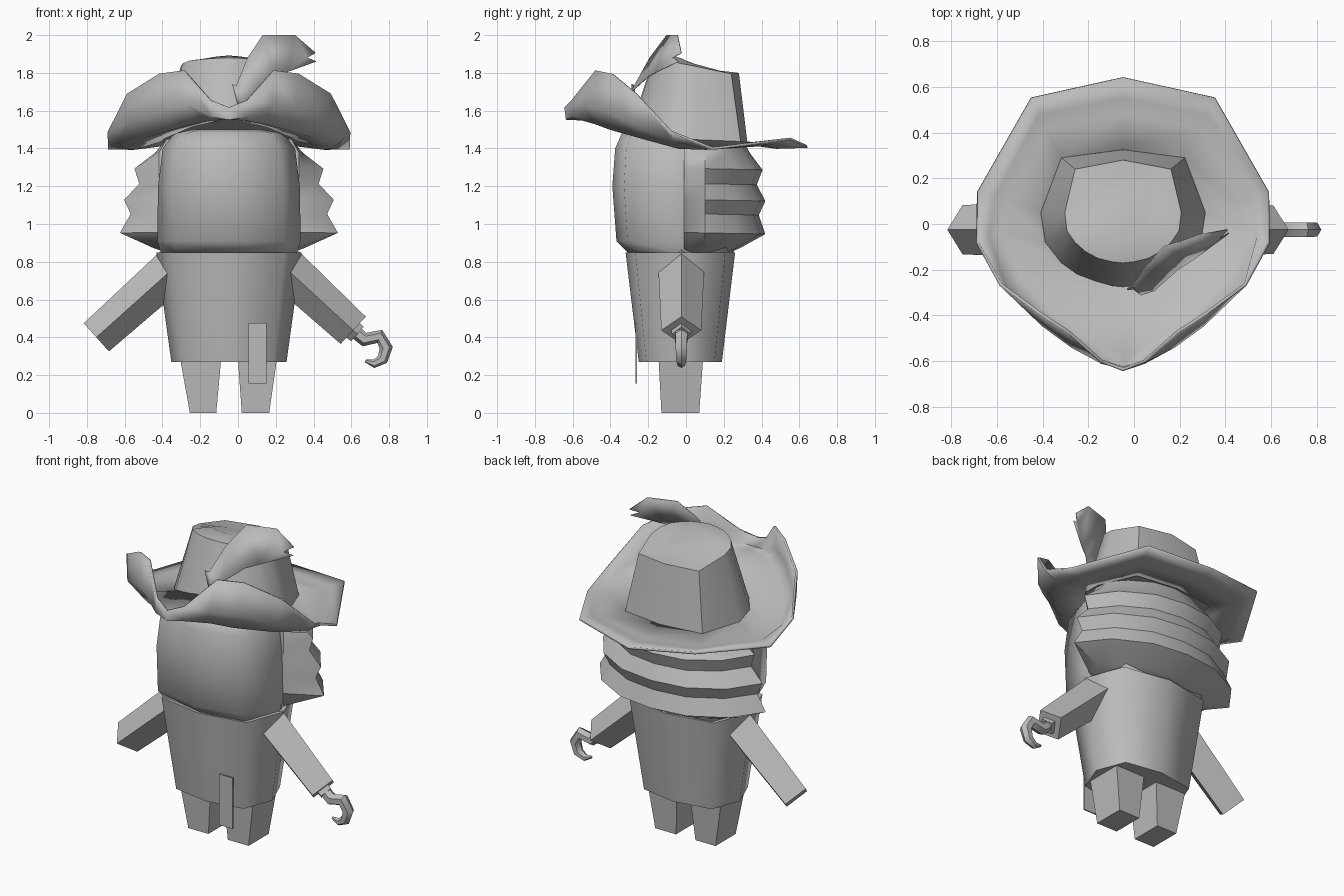
import bpy, bmesh, math
from mathutils import Vector

if "Cube" in bpy.data.objects:
    bpy.data.objects.remove(bpy.data.objects["Cube"])

CX = -0.048  # symmetry axis of the figure
grey = bpy.data.materials.new("plain_grey")
grey.diffuse_color = (0.5, 0.5, 0.5, 1)
grey.use_nodes = True
grey.node_tree.nodes["Principled BSDF"].inputs["Base Color"].default_value = grey.diffuse_color


def make(name, verts, faces, smooth=None, thick=0, mid=False):
    """Mesh object with consistent normals, optional thickness and shading."""
    me = bpy.data.meshes.new(name)
    me.from_pydata([tuple(v) for v in verts], [], faces)
    bm = bmesh.new()
    bm.from_mesh(me)
    bmesh.ops.remove_doubles(bm, verts=bm.verts, dist=1e-5)
    bmesh.ops.recalc_face_normals(bm, faces=bm.faces)
    bm.to_mesh(me)
    bm.free()
    me.materials.append(grey)
    ob = bpy.data.objects.new(name, me)
    bpy.context.collection.objects.link(ob)
    if thick:
        m = ob.modifiers.new("thickness", 'SOLIDIFY')
        m.thickness, m.offset = thick, 0
    if smooth:
        bpy.ops.object.select_all(action='DESELECT')
        ob.select_set(True)
        bpy.context.view_layer.objects.active = ob
        bpy.ops.object.shade_smooth_by_angle(angle=math.radians(smooth))
    return ob


def loft(name, rings, smooth=None, closed=True, caps=True, thick=0):
    n = len(rings[0])
    verts = [v for r in rings for v in r]
    faces = []
    for k in range(len(rings) - 1):
        for i in range(n if closed else n - 1):
            j = (i + 1) % n
            faces.append((k*n + i, k*n + j, (k+1)*n + j, (k+1)*n + i))
    if caps:
        faces += [tuple(range(n)), tuple(range((len(rings)-1)*n, len(rings)*n))]
    return make(name, verts, faces, smooth, thick)


def mirror_ring(half):
    """Half ring on +x, from back centre to front centre -> full ring."""
    return [(CX + x, y, z) for x, y, z in half] + \
           [(CX - x, y, z) for x, y, z in half[-2:0:-1]]


def octagon(z, rx, front, back):
    cy, ry = (front + back) / 2, (back - front) / 2
    return mirror_ring([(0, back, z), (.77*rx, cy + .82*ry, z), (rx, cy, z),
                        (.77*rx, cy - .82*ry, z), (0, front, z)])


# Body and head
loft("body", [octagon(.27, .305, -.25, .19), octagon(.85, .385, -.32, .26)], 65)
loft("head", [octagon(z, rx, f, b) for z, rx, f, b in (
    (.85, .36, -.31, .25), (.91, .38, -.368, .28), (1.2, .375, -.39, .29),
    (1.40, .35, -.375, .28), (1.48, .29, -.34, .25), (1.5, .2, -.22, .2))], 65)

# Wavy hair wrapping the sides and back of the head
hair = []
for z, w, b in ((1.45, .33, .30), (1.38, .39, .34), (1.295, .50, .405),
                (1.215, .475, .375), (1.13, .555, .42), (1.055, .52, .385),
                (.955, .577, .42), (.875, .40, .28), (.85, .33, .22)):
    half = [(0, b), (.4*w, .93*b), (.77*w, .66*b), (w, .10), (min(w, .37), -.01)]
    hair.append(mirror_ring([(x, y, z - .02*y) for x, y in half] + [(0, -.01, z)]))
loft("hair", hair, 40)

# Legs: tapered blocks
for name, top, bot in (("left_leg", (-.305, -.09), (-.255, -.115)),
                       ("right_leg", (0, .205), (.02, .165))):
    loft(name, [[(a, y0, z), (b, y0, z), (b, y1, z), (a, y1, z)]
                for (a, b), y0, y1, z in ((bot, -.13, .07, 0), (top, -.145, .09, .28))])


def tube(name, path, radii, sides, smooth=None, wide=1.0):
    """Tube along a path lying in an x-z plane."""
    pts = [Vector(p) for p in path]
    rings = []
    for i, p in enumerate(pts):
        t = (pts[min(i+1, len(pts)-1)] - pts[max(i-1, 0)]).normalized()
        up = Vector((0, 1, 0)).cross(t)
        rings.append([p + radii[i] * (up * math.cos(a) + Vector((0, wide, 0)) * math.sin(a))
                      for a in (2*math.pi*k/sides for k in range(sides))])
    return loft(name, rings, smooth)


# Arms with a diamond section, a cuff socket and a hook
tube("left_arm", [(-.27, -.025, .83), (-.75, -.025, .40)], [.115, .1], 4, wide=1.08)
tube("right_arm", [(.20, -.025, .815), (.61, -.025, .437)], [.115, .098], 4, wide=1.08)
tube("hook_socket", [(.58, -.025, .462), (.632, -.025, .417)], [.055, .05], 4)
tube("hook", [(.60, -.025, .445), (.67, -.025, .388), (.75, -.025, .405), (.785, -.025, .345),
              (.765, -.025, .283), (.72, -.025, .26), (.675, -.025, .275)],
     [.035, .037, .037, .035, .03, .022, .008], 6, 50)

# Hanging sash end in front of the body
loft("sash_end", [[(.055, y0, z), (.15, y0, z), (.15, y1, z), (.055, y1, z)]
                  for z, y0, y1 in ((.155, -.268, -.26), (.475, -.268, -.26))])

# Hat: half rings from back centre to front centre
crown_top = [(0, .28, 1.80), (.21, .24, 1.795), (.255, .05, 1.835), (.245, -.03, 1.85),
             (.21, -.08, 1.865), (.165, -.12, 1.87), (.11, -.15, 1.875),
             (.05, -.165, 1.878), (0, -.17, 1.88)]
crown_base = [(0, .325, 1.43), (.27, .29, 1.43), (.36, .05, 1.44), (.34, -.08, 1.46),
              (.27, -.17, 1.49), (.2, -.22, 1.52), (.12, -.25, 1.54),
              (.05, -.27, 1.56), (0, -.275, 1.565)]
brim_low = [(0, .48, 1.405), (.34, .42, 1.42), (.50, .10, 1.40), (.55, -.04, 1.405),
            (.45, -.24, 1.46), (.30, -.40, 1.505), (.19, -.48, 1.535),
            (.08, -.55, 1.555), (0, -.56, 1.56)]
rim = [(0, .642, 1.41), (.402, .553, 1.45), (.638, .14, 1.40), (.638, -.08, 1.49),
       (.535, -.265, 1.69), (.365, -.39, 1.795), (.235, -.475, 1.812),
       (.095, -.60, 1.655), (0, -.637, 1.618)]
bulge = []
for i, (a, b) in enumerate(zip(brim_low, rim)):
    p = Vector(a).lerp(Vector(b), .45)
    k = 1.06 if i > 3 else 1.0
    if 4 <= i <= 6:
        k = 1.12
    bulge.append((p.x*min(k, 1.06), p.y*k, p.z - .03*(k > 1)))
loft("hat_brim", [mirror_ring(r) for r in (crown_base, brim_low, bulge, rim)],
     65, caps=False, thick=.014)
dome = [(x*.55, .05 + (y-.05)*.55, z + .012) for x, y, z in crown_top]
loft("hat_crown", [mirror_ring(r) for r in (crown_base, crown_top, dome)], 50)

# Feather: thin ragged plate from upper edge and lower edge points
upper = [(-.03, -.285, 1.74), (-.01, -.27, 1.73), (.05, -.19, 1.88), (.13, -.10, 2.0),
         (.30, -.045, 2.0), (.41, -.025, 1.905)]
lower = [(0, -.285, 1.62), (.03, -.31, 1.64), (.09, -.29, 1.70), (.19, -.20, 1.78),
         (.26, -.155, 1.805), (.365, -.07, 1.88)]
fv = upper + lower + [(.415, -.04, 1.86)]
ff = [(i, i+1, i+7, i+6) for i in range(5)] + [(11, 12, 10)]
make("feather", fv, ff, 40, thick=.006)
